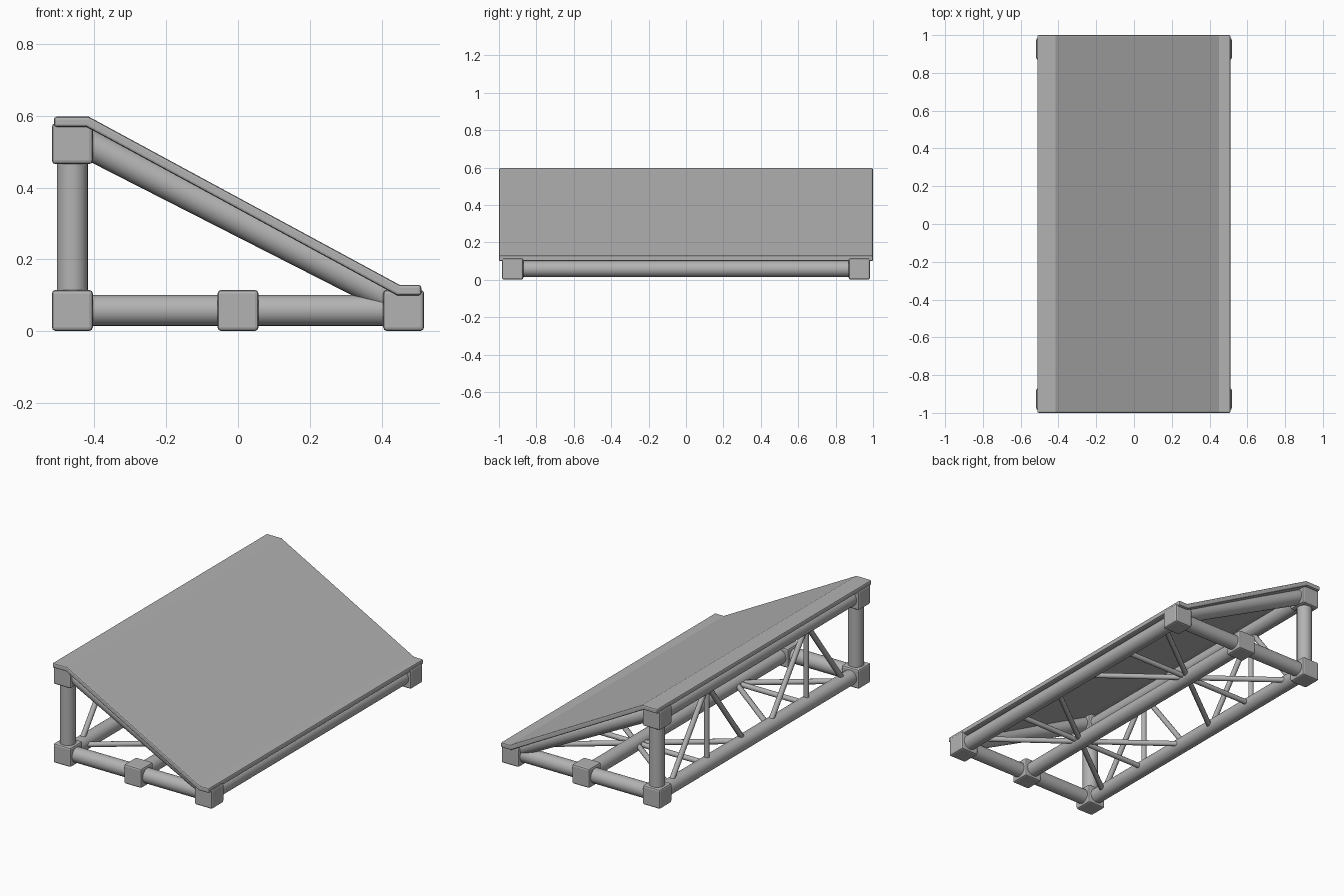
import bpy, math
from mathutils import Vector

if "Cube" in bpy.data.objects:
    bpy.data.objects.remove(bpy.data.objects["Cube"])

grey = bpy.data.materials.new("steel_grey")
grey.use_nodes = True
colour = (0.45, 0.45, 0.45, 1)
grey.diffuse_color = colour
grey.node_tree.nodes["Principled BSDF"].inputs["Base Color"].default_value = colour

X, Y = 0.461, 0.927          # joint positions
LOW, HIGH = 0.058, 0.522     # heights of the lower and upper joints
JOINT, TUBE, ROD = 0.114, 0.043, 0.015


def finish(ob, name, bevel=0):
    ob.name = name
    ob.data.materials.append(grey)
    if bevel:
        mod = ob.modifiers.new("soft_edges", "BEVEL")
        mod.width = bevel
        mod.segments = 2
    return ob


def tube(name, a, b, radius=TUBE, sides=24):
    a, b = Vector(a), Vector(b)
    d = b - a
    bpy.ops.mesh.primitive_cylinder_add(vertices=sides, radius=radius,
                                        depth=d.length, location=(a + b) / 2)
    ob = bpy.context.object
    ob.rotation_euler = d.to_track_quat("Z", "Y").to_euler()
    bpy.ops.object.shade_smooth_by_angle(angle=math.radians(40))
    return finish(ob, name)


def joint(name, x, y, z):
    bpy.ops.mesh.primitive_cube_add(size=JOINT, location=(x, y, z))
    return finish(bpy.context.object, name, 0.01)


# End frames
for side, y in (("front", -Y), ("back", Y)):
    for place, x, z in (("low", X, LOW), ("middle", 0, LOW),
                        ("rear", -X, LOW), ("top", -X, HIGH)):
        joint(f"{side}_{place}_joint", x, y, z)
    tube(f"{side}_base_tube", (-X, y, LOW), (X, y, LOW))
    tube(f"{side}_post", (-X, y, LOW), (-X, y, HIGH))
    tube(f"{side}_slanted_tube", (-X, y, 0.545), (X, y, 0.075))

# Long tubes
for place, x, z in (("low", X, LOW), ("middle", 0, LOW),
                    ("rear", -X, LOW), ("top", -X, HIGH)):
    tube(f"{place}_long_tube", (x, -Y, z), (x, Y, z))

# Fans of thin braces: three rods spread from each apex
for side, y in (("front", -Y / 2), ("back", Y / 2)):
    for spread in (-0.35, 0, 0.35):
        foot = y + spread
        tube(f"{side}_wall_brace", (-X, y, HIGH), (-X, foot, LOW), ROD, 12)
        for x in (-X, X):
            tube(f"{side}_floor_brace", (0, y, LOW), (x, foot, LOW), ROD, 12)

# Bent ramp panel, extruded from its side profile
profile = [(-0.512, 0.597), (-0.415, 0.597), (0.45, 0.129), (0.51, 0.129),
           (0.51, 0.1), (0.443, 0.1), (-0.422, 0.569), (-0.512, 0.569)]
n = len(profile)
verts = [(x, y, z) for y in (-1, 1) for x, z in profile]
faces = [tuple(range(n)), tuple(reversed(range(n, 2 * n)))]
faces += [(i, i + n, (i + 1) % n + n, (i + 1) % n) for i in range(n)]
mesh = bpy.data.meshes.new("ramp_panel")
mesh.from_pydata(verts, [], faces)
panel = bpy.data.objects.new("ramp_panel", mesh)
bpy.context.collection.objects.link(panel)
finish(panel, "ramp_panel", 0.007)
